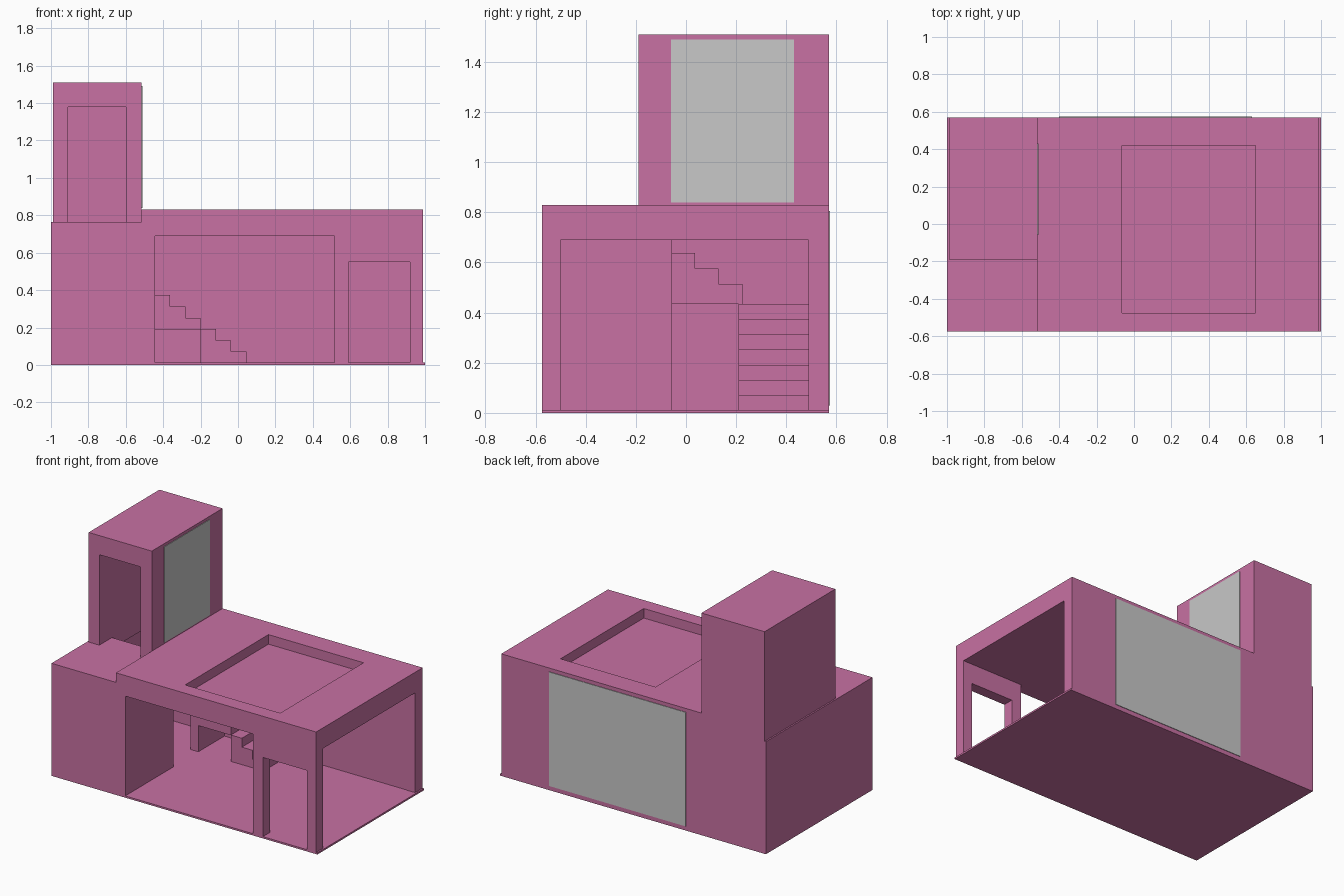
import bpy, bmesh

if "Cube" in bpy.data.objects:
    bpy.data.objects.remove(bpy.data.objects["Cube"])


def material(name, rgb):
    m = bpy.data.materials.new(name)
    m.diffuse_color = (*rgb, 1)
    m.use_nodes = True
    m.node_tree.nodes["Principled BSDF"].inputs["Base Color"].default_value = m.diffuse_color
    return m


PINK = material("pink wall", (0.578, 0.165, 0.366))
GREY = material("grey glass", (0.58, 0.58, 0.58))


def finish(name, bm, mat):
    bmesh.ops.recalc_face_normals(bm, faces=bm.faces)
    me = bpy.data.meshes.new(name)
    bm.to_mesh(me)
    bm.free()
    me.materials.append(mat)
    ob = bpy.data.objects.new(name, me)
    bpy.context.collection.objects.link(ob)
    return ob


def prism(name, axis, lo, hi, pts, mat=PINK):
    """Extrude an outline: axis 'y' takes (x, z) points, axis 'x' takes (y, z)."""
    bm = bmesh.new()
    place = (lambda p, d: (p[0], d, p[1])) if axis == 'y' else (lambda p, d: (d, p[0], p[1]))
    a = [bm.verts.new(place(p, lo)) for p in pts]
    b = [bm.verts.new(place(p, hi)) for p in pts]
    bm.faces.new(a)
    bm.faces.new(b[::-1])
    for i in range(len(pts)):
        j = (i + 1) % len(pts)
        bm.faces.new((a[i], a[j], b[j], b[i]))
    return finish(name, bm, mat)


def box(name, x, y, z, mat=PINK):
    return prism(name, 'y', y[0], y[1],
                 [(x[0], z[0]), (x[1], z[0]), (x[1], z[1]), (x[0], z[1])], mat)


def frame(name, outer, inner, z0, z1):
    """Flat slab with a rectangular hole; rectangles are (x0, x1, y0, y1)."""
    bm = bmesh.new()
    rings = []
    for r in (outer, inner):
        for z in (z0, z1):
            rings.append([bm.verts.new((r[i], r[j], z))
                          for i, j in ((0, 2), (1, 2), (1, 3), (0, 3))])
    ob, ot, ib, it = rings
    for p, q in ((ob, ot), (ot, it), (it, ib), (ib, ob)):
        for i in range(4):
            j = (i + 1) % 4
            bm.faces.new((p[i], p[j], q[j], q[i]))
    return finish(name, bm, PINK)


F, B = -0.575, 0.57        # front and back of the house
FI, BI = -0.5, 0.49        # inner faces of front and back walls
G, C = 0.012, 0.69         # floor top and ceiling
DECK, TOP = 0.765, 0.83    # slab top and roof rim top
R = 0.99                   # right wall outside

# Ground floor shell
box("floor", (-1, 1), (F, B), (0, G))
box("front_left_room", (-1, -0.445), (F, -0.055), (G, C))
box("left_wall", (-1, -0.92), (-0.055, BI), (G, C))
box("back_wall", (-1, R), (BI, B), (G, C))
prism("front_wall", 'y', F, FI,
      [(-0.445, C), (0.515, C), (0.515, G), (0.59, G), (0.59, 0.55), (0.92, 0.55),
       (0.92, G), (R, G), (R, DECK), (-0.445, DECK)])
box("right_rear_post", (0.92, R), (BI - 0.002, B), (G, C))

# Ceiling slab with stair hole, and the raised roof rim around the recess
frame("ceiling_slab", (-1, R, F, B), (-0.91, -0.6, -0.055, BI), C, DECK)
frame("roof_rim", (-0.515, R, F, B), (-0.065, 0.65, -0.475, 0.42), DECK, TOP)

# Lower stair flight with a nook beneath it
step_h, step_w = 0.0605, 0.0817
steps = [(-0.505, 0.435), (-0.445, 0.435)]
for i in range(6):
    x, z = -0.445 + i * step_w, 0.373 - i * step_h
    steps += [(x, z), (x + step_w, z)]
steps += [(0.045, G), (-0.2, G), (-0.2, 0.19), (-0.445, 0.19), (-0.445, G), (-0.505, G)]
prism("lower_stairs", 'y', 0.21, BI, steps)
box("stair_landing", (-0.92, -0.505), (0.21, BI), (0.37, 0.435))

# Upper stair flight rising towards the front
prism("upper_stairs", 'x', -0.92, -0.505,
      [(-0.055, 0.435), (0.225, 0.435), (0.225, 0.515), (0.13, 0.515), (0.13, 0.575),
       (0.035, 0.575), (0.035, 0.638), (-0.055, 0.638)])

# Stair tower
TL, TR, TF, TI, TT = -0.99, -0.515, -0.19, -0.115, 1.51
prism("tower_front", 'y', TF, TI,
      [(TL, DECK), (-0.91, DECK), (-0.91, 1.38), (-0.6, 1.38), (-0.6, DECK),
       (TR, DECK), (TR, TT), (TL, TT)])
box("tower_left_wall", (TL, -0.91), (TI, B), (DECK, TT))
box("tower_right_wall", (-0.6, TR), (TI, B), (DECK, TT))
box("tower_back_wall", (-0.91, -0.6), (BI, B), (DECK, TT))
box("tower_roof", (-0.91, -0.6), (TI, BI), (1.435, TT))

# Glass panes as thin plates
box("tower_window", (TR - 0.003, TR + 0.004), (-0.06, 0.43), (0.84, 1.49), GREY)
box("back_window", (-0.4, 0.63), (B - 0.003, B + 0.004), (0.03, 0.805), GREY)
